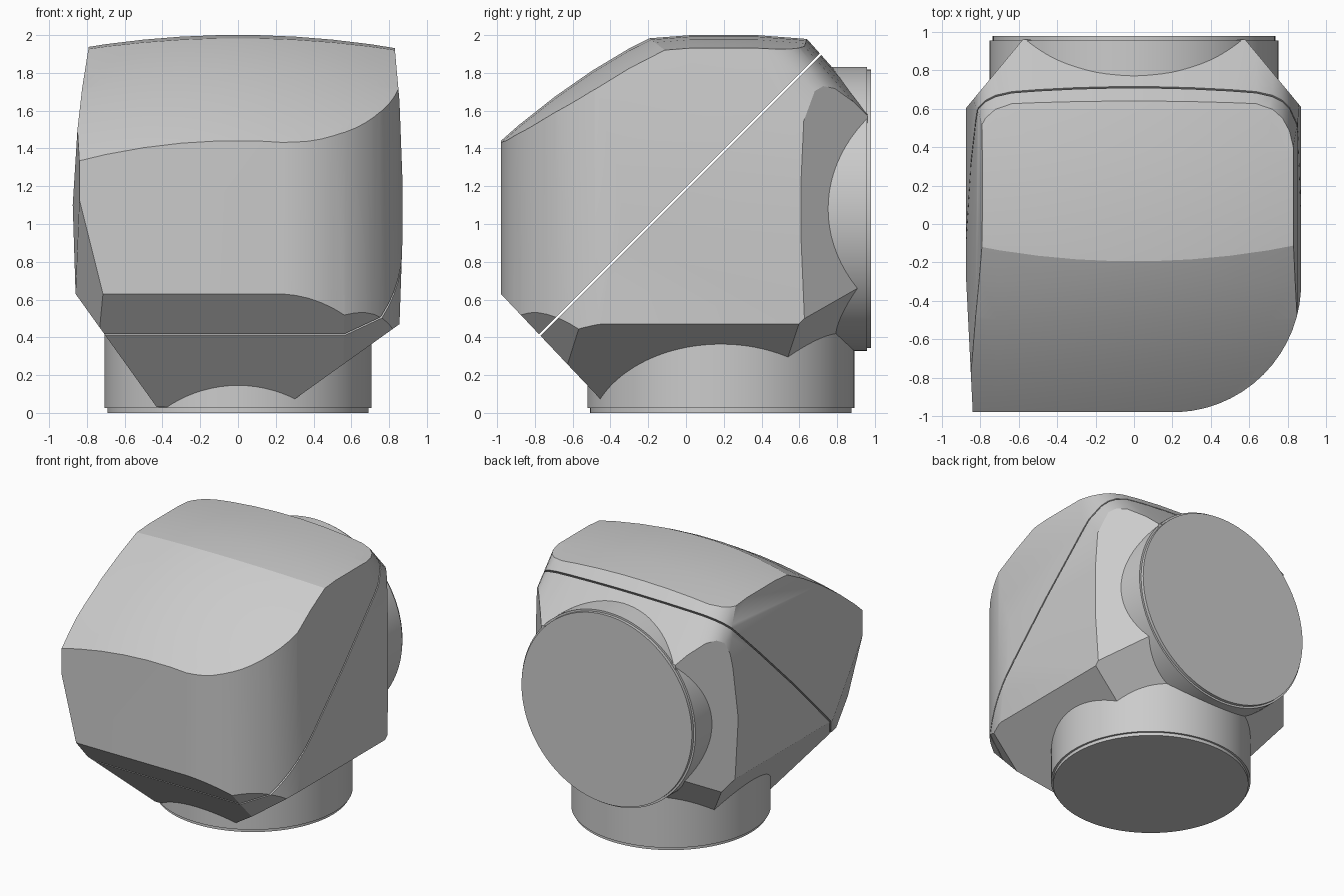
import bpy
import bmesh
from math import radians, cos, sin
from mathutils import Vector, Matrix

cube = bpy.data.objects.get("Cube")
if cube:
    bpy.data.objects.remove(cube, do_unlink=True)

GREY = (0.6, 0.6, 0.6, 1.0)
grey = bpy.data.materials.new("plain_grey")
grey.use_nodes = True
grey.diffuse_color = GREY
grey.node_tree.nodes["Principled BSDF"].inputs["Base Color"].default_value = GREY


def finish(bm, name, angle):
    bmesh.ops.recalc_face_normals(bm, faces=bm.faces[:])
    mesh = bpy.data.meshes.new(name)
    bm.to_mesh(mesh)
    bm.free()
    mesh.materials.append(grey)
    obj = bpy.data.objects.new(name, mesh)
    bpy.context.collection.objects.link(obj)
    bpy.ops.object.select_all(action="DESELECT")
    obj.select_set(True)
    bpy.context.view_layer.objects.active = obj
    bpy.ops.object.shade_smooth_by_angle(angle=radians(angle))
    return obj


def clip(bm, point, normal):
    """Cut away everything on the normal's side and cap the cut."""
    geom = bm.verts[:] + bm.edges[:] + bm.faces[:]
    bmesh.ops.bisect_plane(bm, geom=geom, dist=1e-5, plane_co=Vector(point),
                           plane_no=Vector(normal).normalized(), clear_outer=True)
    rim = [e for e in bm.edges if e.is_boundary]
    if rim:
        bmesh.ops.holes_fill(bm, edges=rim, sides=0)


def clip_side(bm, profile, sign):
    """Clip along an x-z polyline running from top to bottom."""
    for (x0, z0), (x1, z1) in zip(profile, profile[1:]):
        clip(bm, (x0, 0, z0), (sign * (z0 - z1), 0, sign * (x1 - x0)))


def shell():
    bm = bmesh.new()
    bmesh.ops.create_cube(bm, size=2.4, matrix=Matrix.Translation((0, 0, 1)))
    # flat front, back and underside
    clip(bm, (0, -0.98, 0), (0, -1, 0))
    clip(bm, (0, 0.96, 0), (0, 1, 0))
    clip(bm, (0, 0, 0.03), (0, 0, -1))
    # bulging sides running into the lower side chamfers
    clip_side(bm, [(0.83, 1.93), (0.855, 1.65), (0.87, 1.25), (0.87, 0.9),
                   (0.855, 0.47), (0.31, 0.08)], 1)
    clip_side(bm, [(-0.79, 1.94), (-0.825, 1.72), (-0.85, 1.5), (-0.875, 1.1),
                   (-0.86, 0.63), (-0.43, 0.03)], -1)
    clip(bm, (-0.84, -0.98, 1.3), (-1, -0.05, 0))
    # large rounded front corner
    for i in range(1, 16):
        a = radians(i * 6)
        n = Vector((sin(a), -cos(a), 0))
        clip(bm, Vector((0.2, -0.31, 0)) + n * 0.67, n)
    # crowned roof and crowned front slope
    xs = [i * 0.2 for i in range(-4, 5)]
    for x in xs:
        for y in (-0.15, 0.2, 0.55):
            z = 2 - 0.11 * (y - 0.2) ** 2 - 0.1 * x * x
            clip(bm, (x, y, z), (0.2 * x, 0.22 * (y - 0.2), 1))
        for t in (-0.38, -0.19, 0, 0.2, 0.4):
            z = 1.74 + 0.697 * t - 0.243 * t * t - 0.15 * x * x
            clip(bm, (x, t - 0.6, z), (0.3 * x, 0.486 * t - 0.697, 1))
        # crowned rear slope
        clip(bm, (x, 0.64 - 0.12 * x * x, 1.98), (0.24 * x, 1, 0.89))
    # lower front slope and its corner blends
    clip(bm, (0, -0.98, 0.63), (0, -0.55, -0.52))
    clip(bm, (0.674, -0.784, 0.53), (0.55, -0.6, -0.58))
    clip(bm, (-0.82, -0.98, 1.05), (-0.112, -0.041, -0.028))
    # rear corners: rounded shoulder, upright chamfer, lower chamfer
    slope = Vector((0, 0.747, 0.665))
    for s in (-1, 1):
        for deg in (18, 36, 54, 72):
            a = radians(deg)
            n = Vector((s * cos(a), 0, 0)) + slope * sin(a)
            clip(bm, Vector((s * 0.63, 0, 0)) + slope * 1.55 + n * 0.2, n)
        clip(bm, (s * 0.87, 0.61, 1), (s * 0.35, 0.29, 0))
        clip(bm, (s * 0.87, 0.6, 0.48), (s * 0.045, 0.09, -0.0925))
    return bm


# front cover and rear housing, parted by a thin diagonal gap
for name, s in (("front_cover", -1), ("rear_housing", 1)):
    part = shell()
    normal = Vector((0, -s, s))
    clip(part, Vector((0, 0, 1.187)) - normal * 0.004, normal)
    finish(part, name, 19)


def disc(name, radius, start, end, place):
    """Cylinder along the local z axis from start to end."""
    bm = bmesh.new()
    move = place @ Matrix.Translation((0, 0, (start + end) / 2))
    bmesh.ops.create_cone(bm, cap_ends=True, segments=96, radius1=radius,
                          radius2=radius, depth=end - start, matrix=move)
    finish(bm, name, 30)


# connection collars with narrower end lips
down = Matrix.Translation((0, 0.185, 0))
back = Matrix.Translation((0, 0, 1.08)) @ Matrix.Rotation(radians(-90), 4, "X")
disc("lower_collar", 0.707, 0.025, 0.45, down)
disc("lower_lip", 0.692, 0, 0.03, down)
disc("rear_collar", 0.752, 0.7, 0.957, back)
disc("rear_lip", 0.737, 0.95, 0.98, back)
